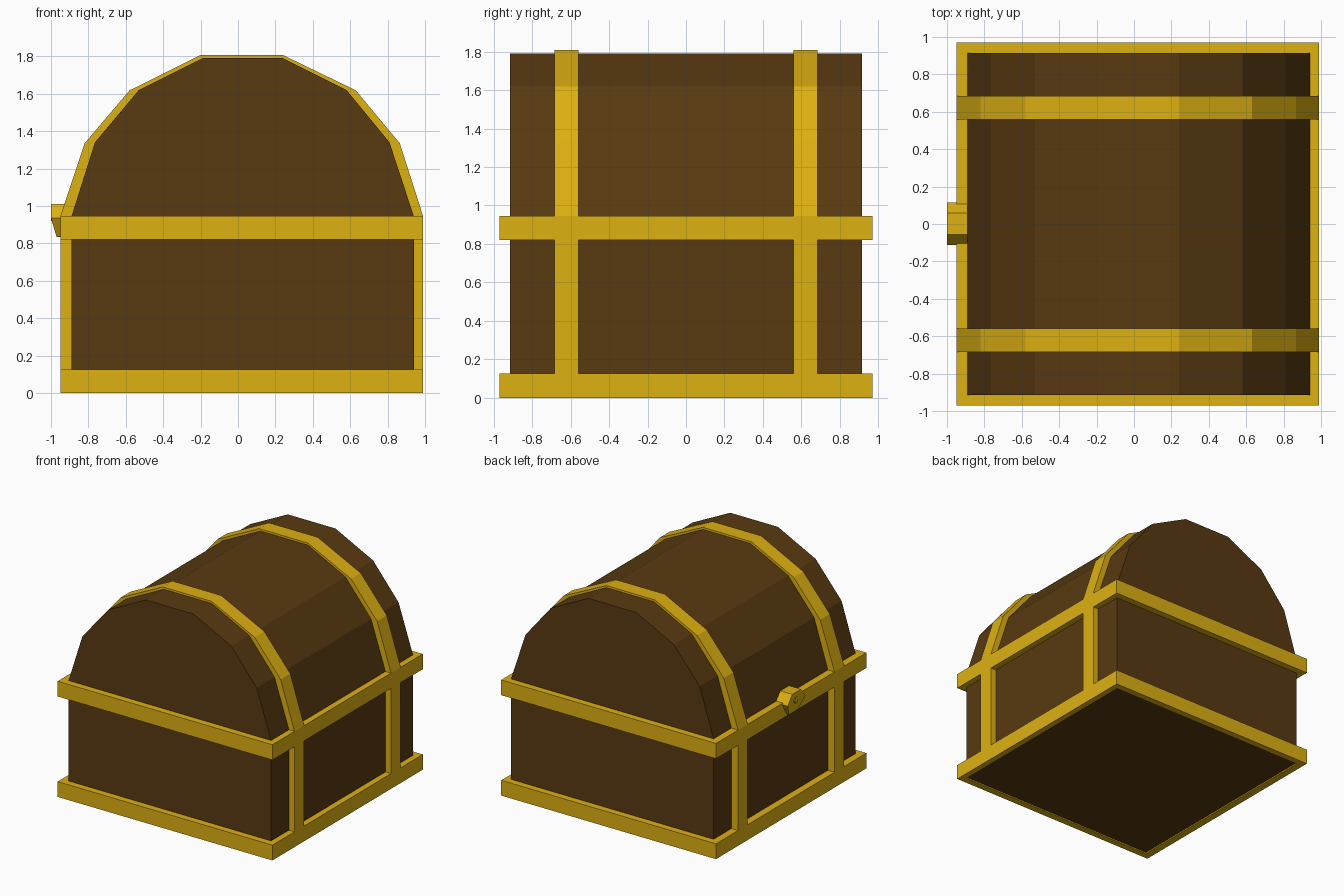
import bpy, bmesh

cube = bpy.data.objects.get("Cube")
if cube:
    bpy.data.objects.remove(cube, do_unlink=True)


def material(name, rgb):
    m = bpy.data.materials.new(name)
    m.use_nodes = True
    m.diffuse_color = (*rgb, 1)
    bsdf = m.node_tree.nodes["Principled BSDF"]
    bsdf.inputs["Base Color"].default_value = (*rgb, 1)
    bsdf.inputs["Roughness"].default_value = 0.7
    return m


WOOD = material("dark_wood", (0.098, 0.042, 0.0056))
GOLD = material("gold_trim", (0.73, 0.44, 0.006))


def finish(name, bm, mat):
    bmesh.ops.recalc_face_normals(bm, faces=bm.faces[:])
    me = bpy.data.meshes.new(name)
    bm.to_mesh(me)
    bm.free()
    me.materials.append(mat)
    ob = bpy.data.objects.new(name, me)
    bpy.context.collection.objects.link(ob)
    return ob


def loft(name, ring_a, ring_b, mat):
    """Closed solid between two matching outlines."""
    bm = bmesh.new()
    a = [bm.verts.new(p) for p in ring_a]
    b = [bm.verts.new(p) for p in ring_b]
    bm.faces.new(a)
    bm.faces.new(b[::-1])
    for i in range(len(a)):
        j = (i + 1) % len(a)
        bm.faces.new((a[i], b[i], b[j], a[j]))
    return finish(name, bm, mat)


def box(name, x, y, z, mat):
    ring = [(x[0], y[0]), (x[1], y[0]), (x[1], y[1]), (x[0], y[1])]
    return loft(name, [(*p, z[0]) for p in ring], [(*p, z[1]) for p in ring], mat)


def extrude_y(name, outline, y, mat):
    return loft(name, [(x, y[0], z) for x, z in outline],
                [(x, y[1], z) for x, z in outline], mat)


# Chest dimensions: wooden walls and the outer faces of the trim
X_IN, X_OUT = (-0.89, 0.94), (-0.95, 0.99)
Y_IN, Y_OUT = 0.915, 0.97
BASE, RIM = (0.0, 0.125), (0.82, 0.945)

# Wooden box
box("chest_body", X_IN, (-Y_IN, Y_IN), (0.01, 0.93), WOOD)

# Faceted barrel lid
lid = [(-0.89, 0.945), (-0.765, 1.34), (-0.53, 1.62), (-0.19, 1.79),
       (0.24, 1.79), (0.58, 1.62), (0.81, 1.34), (0.94, 0.945)]
band = [(-0.95, 0.945), (-0.82, 1.335), (-0.58, 1.618), (-0.2, 1.807),
        (0.24, 1.807), (0.63, 1.618), (0.865, 1.335), (0.99, 0.945)]
extrude_y("lid", [(-0.89, 0.92)] + lid + [(0.94, 0.92)], (-Y_IN, Y_IN), WOOD)

# Trim boards around the base and the rim
for label, z in (("base", BASE), ("rim", RIM)):
    box(label + "_trim_front", (X_OUT[0], X_IN[1]), (-Y_OUT, -Y_IN), z, GOLD)
    box(label + "_trim_back", (X_OUT[0], X_IN[1]), (Y_IN, Y_OUT), z, GOLD)
    box(label + "_trim_left", (X_IN[1], X_OUT[1]), (-Y_OUT, Y_OUT), z, GOLD)
    box(label + "_trim_right", (X_OUT[0], X_IN[0]), (-Y_IN, Y_IN), z, GOLD)

# Straps: arched bands over the lid and uprights on the two sides
for label, y in (("front", (-0.685, -0.56)), ("back", (0.56, 0.685))):
    extrude_y(label + "_lid_band", band + lid[::-1], y, GOLD)
    box(label + "_strap_left", (X_IN[1], X_OUT[1]), y, (BASE[1], RIM[0]), GOLD)
    box(label + "_strap_right", (X_OUT[0], X_IN[0]), y, (BASE[1], RIM[0]), GOLD)

# Six-sided lock plate with a sloped lower half
hexagon = [(-0.055, 1.01), (0.058, 1.01), (0.115, 0.935),
           (0.058, 0.835), (-0.055, 0.835), (-0.112, 0.935)]
lock = loft("lock",
            [(-0.97 if z < 0.9 else -1.0, y, z) for y, z in hexagon],
            [(-0.89, y, z) for y, z in hexagon], GOLD)

# Small keyhole stud on the lock face
key = [(-0.012, 0.965), (0.014, 0.965), (0.026, 0.945),
       (0.014, 0.92), (-0.012, 0.92), (-0.024, 0.945)]
loft("keyhole_stud", [(-1.0, y, z) for y, z in key],
     [(-0.97, y, z) for y, z in key], GOLD)
